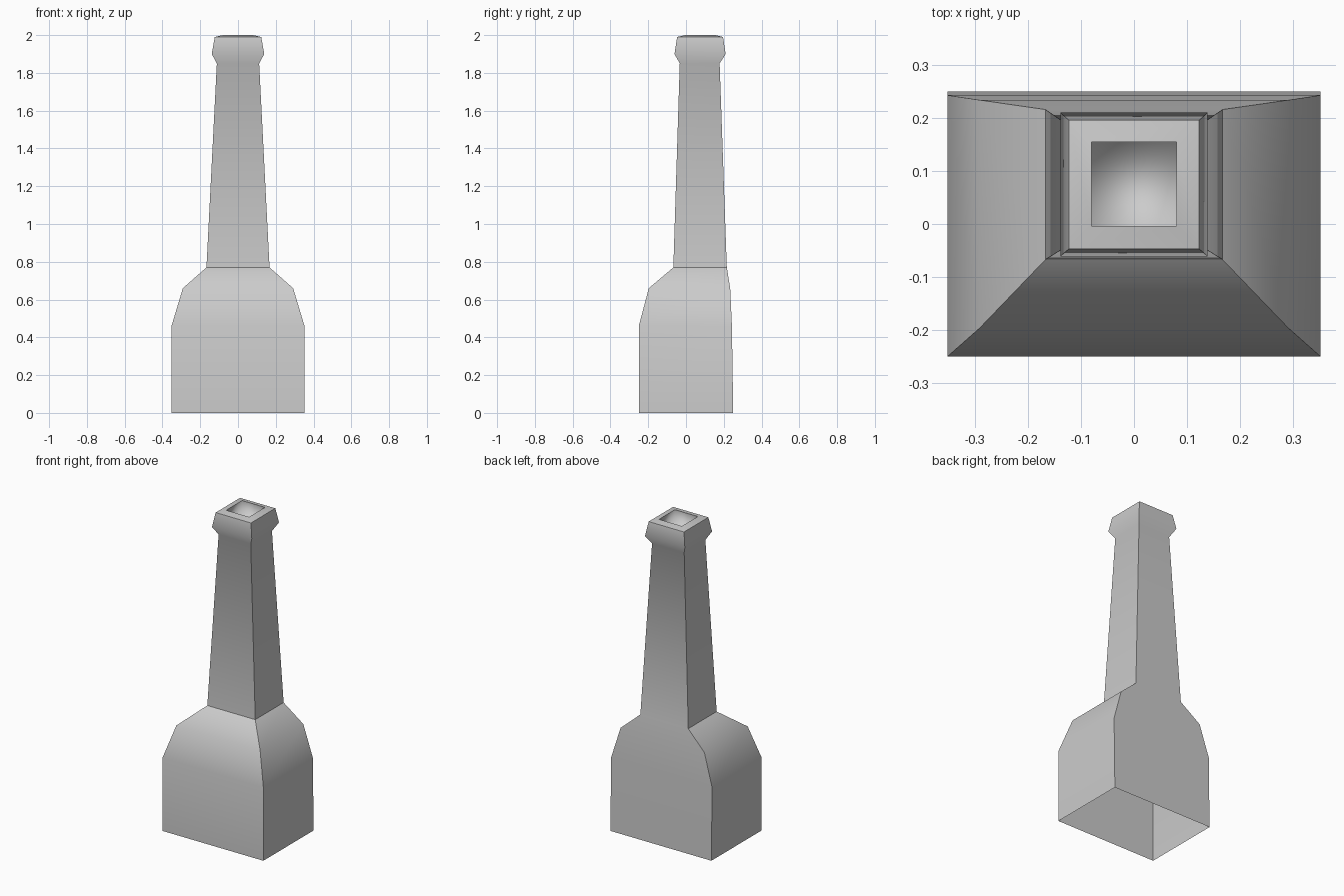
import bpy, bmesh
from math import radians

cube = bpy.data.objects.get("Cube")
if cube:
    bpy.data.objects.remove(cube, do_unlink=True)

# Single stone grey
stone = bpy.data.materials.new("stone_grey")
stone.use_nodes = True
grey = (0.6, 0.6, 0.6, 1)
stone.diffuse_color = grey
stone.node_tree.nodes["Principled BSDF"].inputs["Base Color"].default_value = grey

# Rectangular sections from the open foot up: height, half width, front y, back y
sections = [
    (0.00, 0.352, -0.25, 0.25),     # hearth base
    (0.46, 0.352, -0.25, 0.243),
    (0.66, 0.292, -0.197, 0.234),   # shoulders
    (0.77, 0.167, -0.067, 0.216),   # foot of the shaft
    (1.85, 0.112, -0.033, 0.178),   # top of the shaft
    (1.90, 0.139, -0.061, 0.210),   # collar
    (1.99, 0.123, -0.047, 0.196),
    (2.00, 0.080, -0.004, 0.155),   # rim of the flue
    (1.93, 0.080, -0.004, 0.155),   # flue floor
]

bm = bmesh.new()
rings = []
for z, w, front, back in sections:
    rings.append([bm.verts.new(p) for p in
                  ((-w, front, z), (w, front, z), (w, back, z), (-w, back, z))])
for low, high in zip(rings, rings[1:]):
    for i in range(4):
        j = (i + 1) % 4
        bm.faces.new((low[i], low[j], high[j], high[i]))
bm.faces.new(rings[-1])
bm.normal_update()

# Crisp corners and ledges, soft bends, soft flue interior
floor = set(rings[-1])
for face in bm.faces:
    face.smooth = True
for edge in bm.edges:
    in_flue = any(v in floor for v in edge.verts)
    edge.smooth = in_flue or edge.calc_face_angle(0) < radians(45)

mesh = bpy.data.meshes.new("chimney")
bm.to_mesh(mesh)
bm.free()
mesh.materials.append(stone)
chimney = bpy.data.objects.new("chimney", mesh)
bpy.context.collection.objects.link(chimney)
